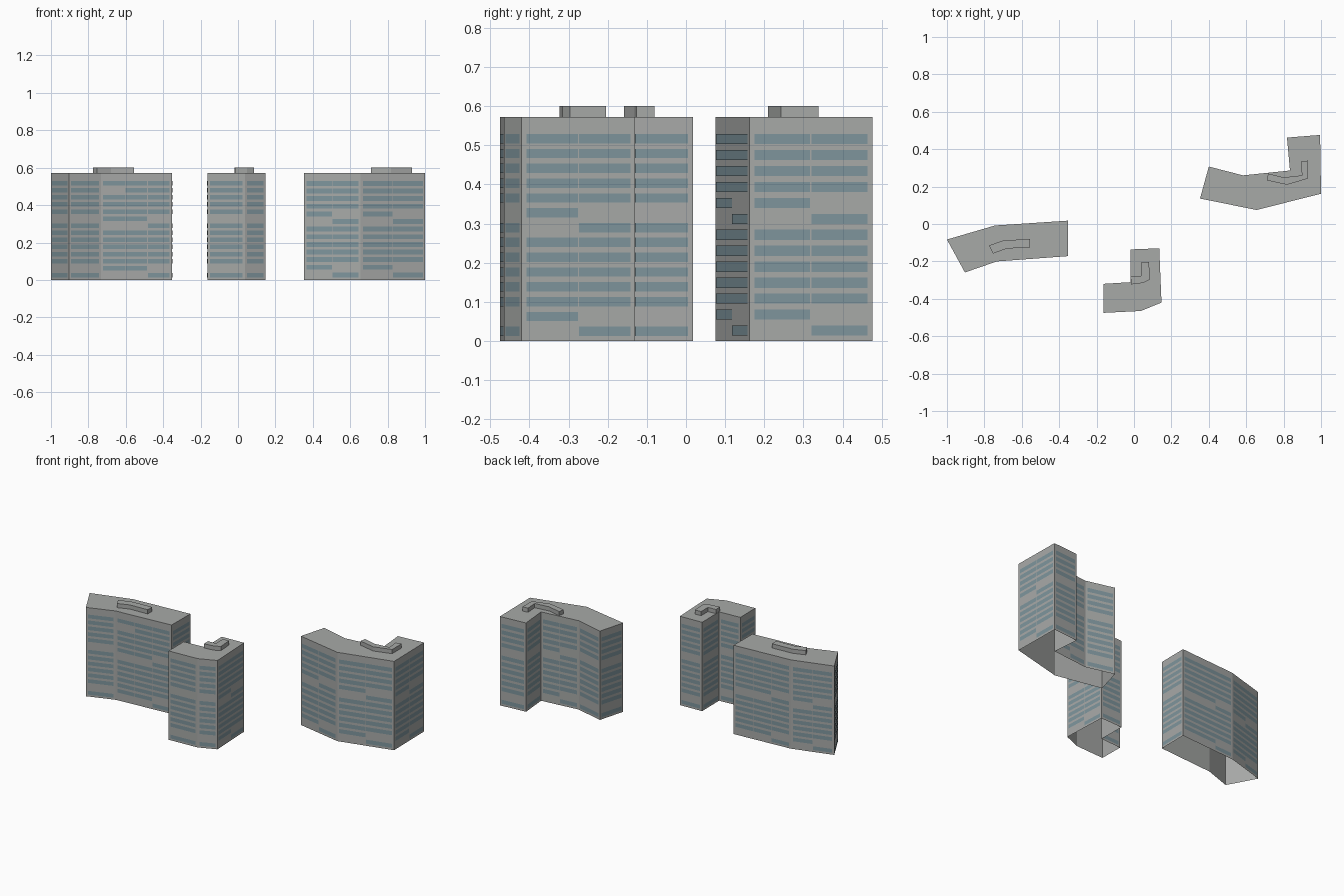
import bpy, bmesh
from mathutils import Vector

cube = bpy.data.objects.get("Cube")
if cube:
    bpy.data.objects.remove(cube)

WALL_TOP, ROOF_TOP = 0.573, 0.6


def material(name, rgb):
    m = bpy.data.materials.new(name)
    m.use_nodes = True
    m.diffuse_color = (*rgb, 1)
    m.node_tree.nodes["Principled BSDF"].inputs["Base Color"].default_value = (*rgb, 1)
    return m


concrete = material("concrete_grey", (0.39, 0.40, 0.39))
glass = material("window_blue_grey", (0.21, 0.30, 0.335))


def finish(bm, name, mat):
    mesh = bpy.data.meshes.new(name)
    bm.to_mesh(mesh)
    bm.free()
    mesh.materials.append(mat)
    bpy.context.collection.objects.link(bpy.data.objects.new(name, mesh))


def quad(bm, points):
    bm.faces.new([bm.verts.new(p) for p in points])


def prism(name, outline, z0, z1):
    """Counter-clockwise outline raised into walls with a cap and an open underside."""
    bm = bmesh.new()
    low = [bm.verts.new((x, y, z0)) for x, y in outline]
    high = [bm.verts.new((x, y, z1)) for x, y in outline]
    for i in range(len(outline)):
        j = (i + 1) % len(outline)
        bm.faces.new((low[i], low[j], high[j], high[i]))
    bm.faces.new(high)
    finish(bm, name, concrete)


def windows(name, outline, rows, bay, band, partial, blank=None):
    """Thin window bands on every wall; each partial row pairs with the row below it."""
    bm = bmesh.new()
    pitch, margin, gap = 0.53 / rows, 0.011, 0.003
    for i, p in enumerate(outline):
        a, b = Vector(p), Vector(outline[(i + 1) % len(outline)])
        length = (b - a).length
        along = (b - a) / length
        out = Vector((along.y, -along.x)) * 0.0012
        cols = max(1, round(length / bay))
        width = (length - 2 * margin) / cols
        for r in range(rows):
            top = 0.529 - r * pitch
            for c in range(cols):
                left_only = r in partial and c >= cols - 1
                right_only = r - 1 in partial and c < cols - 1
                if left_only or right_only or (i, r, c) == blank:
                    continue
                s = a + out + along * (margin + c * width + gap / 2)
                e = s + along * (width - gap)
                quad(bm, [(*s, top - band), (*e, top - band), (*e, top), (*s, top)])
    finish(bm, name, glass)


# Outlines run counter-clockwise seen from above
west_plan = [(-1, -.083), (-.904, -.259), (-.733, -.2), (-.354, -.172),
             (-.352, .018), (-.743, -.008)]
west_roof = [(-.775, -.115), (-.754, -.158), (-.68, -.131), (-.556, -.126),
             (-.556, -.08), (-.7, -.088)]
middle_plan = [(-.02, -.134), (-.163, -.32), (-.162, -.475), (.037, -.465),
               (.147, -.42), (.135, -.13)]
middle_plan = [(-.02, -.136), (-.018, -.311), (-.164, -.32), (-.162, -.475),
               (.037, -.465), (.147, -.42), (.135, -.13)]
middle_roof = [(.037, -.207), (.037, -.277), (-.018, -.28), (-.016, -.323),
               (.048, -.315), (.085, -.297), (.08, -.204)]
east_plan = [(.353, .136), (.656, .075), (1, .162), (.995, .476),
             (.818, .462), (.834, .286), (.583, .26), (.4, .307)]
east_roof = [(.711, .233), (.818, .21), (.93, .243), (.93, .339),
             (.893, .334), (.898, .26), (.8, .249), (.717, .27)]

for side, plan, roof, rows, bay, band, partial, blank in (
        ("west", west_plan, west_roof, 14, .14, .024, (5, 12), (2, 1, 0)),
        ("middle", middle_plan, middle_roof, 14, .14, .024, (5, 12), None),
        ("east", east_plan, east_roof, 13, .16, .026, (4, 11), None)):
    prism(side + "_tower", plan, 0, WALL_TOP)
    prism(side + "_roof_housing", roof, WALL_TOP, ROOF_TOP)
    windows(side + "_windows", plan, rows, bay, band, partial, blank)
